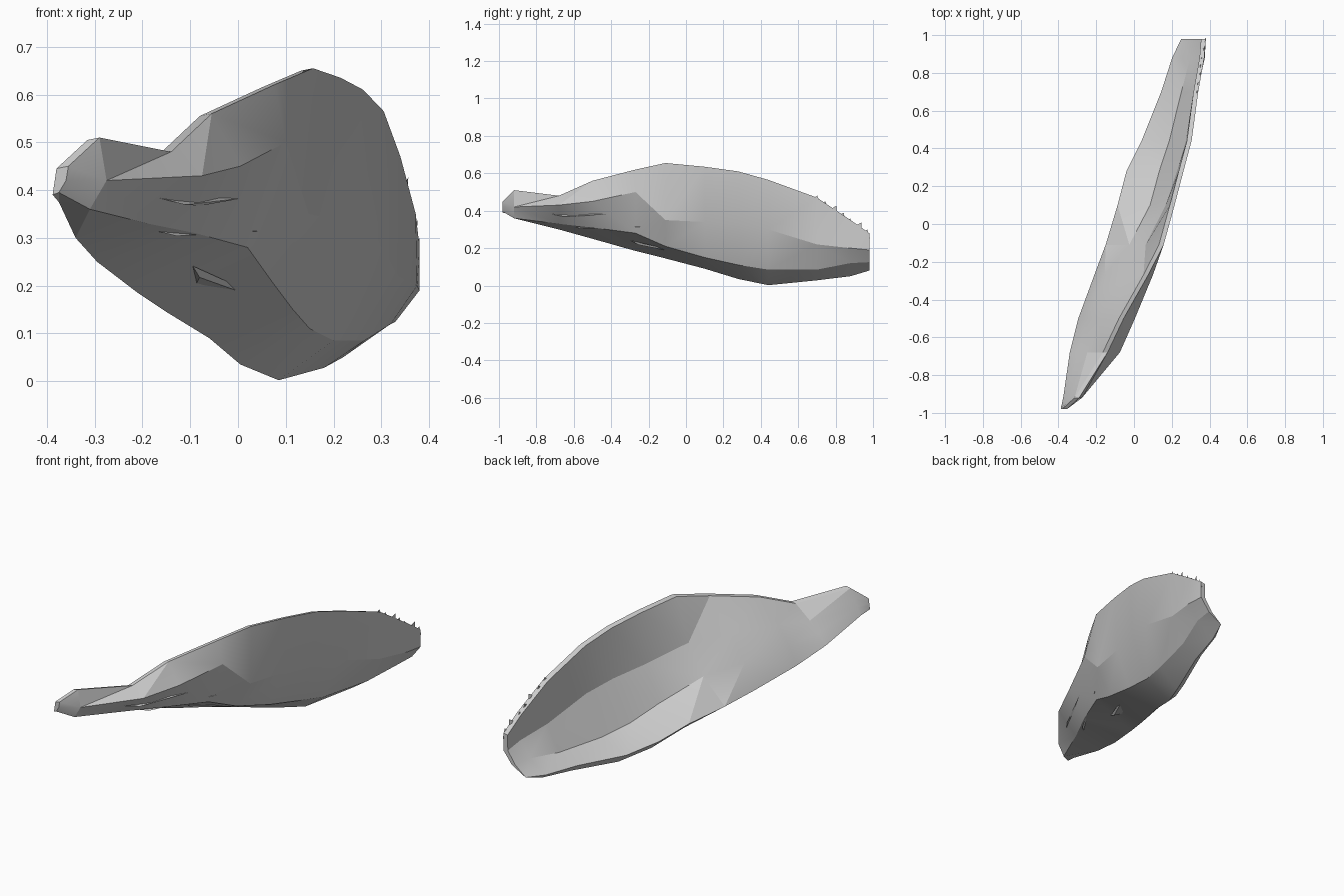
import bpy, bmesh, random
from mathutils import Vector

if "Cube" in bpy.data.objects:
    bpy.data.objects.remove(bpy.data.objects["Cube"])

random.seed(4)

# Stations along the shell: y, lower rim x z, lower belly x z,
# upper belly x z, upper rim x z, hollow depth (below 0 swells, 1 paper thin)
STATIONS = [
    (-0.98, -.388, .39, -.375, .395, -.36, .42, -.355, .45, 0.0),
    (-0.92, -.375, .375, -.31, .36, -.275, .42, -.29, .51, 0.0),
    (-0.68, -.34, .30, -.19, .33, -.075, .43, -.14, .48, -0.1),
    (-0.50, -.295, .25, -.09, .31, .005, .45, -.055, .56, -0.15),
    (-0.27, -.21, .185, .02, .28, .10, .50, .075, .62, -0.15),
    (-0.11, -.15, .145, .07, .21, .148, .35, .157, .655, 0.3),
    (0.10, -.06, .09, .115, .15, .195, .34, .215, .635, 0.75),
    (0.28, .005, .035, .15, .11, .245, .33, .262, .61, 0.85),
    (0.44, .085, .002, .20, .085, .29, .30, .305, .565, 0.85),
    (0.70, .18, .028, .265, .085, .335, .22, .34, .47, 0.8),
    (0.88, .22, .05, .32, .12, .375, .20, .372, .35, 0.7),
    (0.98, .25, .08, .33, .125, .38, .19, .38, .28, 0.6),
]


def section(s):
    """Closed loop: outer belly from lower to upper rim, then back inside."""
    y, f = s[0], s[9]
    b, p, q, t = [Vector((s[i], y, s[i + 1])) for i in (1, 3, 5, 7)]
    lip_low = b + Vector((-.045, 0, .045)) * max(0, f - .6) * 4
    lip_top = t + Vector((-.025, 0, -.005))
    inner_q = lip_low.lerp(lip_top, .62).lerp(q, f)
    inner_p = lip_low.lerp(lip_top, .30).lerp(p, f)
    return [b, p, q, t, lip_top, inner_q, inner_p, lip_low]


def finish(bm, name):
    bmesh.ops.recalc_face_normals(bm, faces=bm.faces)
    mesh = bpy.data.meshes.new(name)
    bm.to_mesh(mesh)
    bm.free()
    obj = bpy.data.objects.new(name, mesh)
    bpy.context.collection.objects.link(obj)
    bpy.ops.object.select_all(action='DESELECT')
    bpy.context.view_layer.objects.active = obj
    obj.select_set(True)
    return obj


# Shell body: filled shelf near the beak, hollow bowl beyond it
bm = bmesh.new()
rings = [[bm.verts.new(v) for v in section(s)] for s in STATIONS]
for a, b in zip(rings, rings[1:]):
    for i in range(8):
        j = (i + 1) % 8
        bm.faces.new((a[i], a[j], b[j], b[i]))
bm.faces.new(rings[0])
# Growing edge is closed as a thin strip between outer and inner loops
end = rings[-1]
for i in range(3):
    bm.faces.new((end[i], end[i + 1], end[6 - i], end[7 - i]))
bmesh.ops.triangulate(bm, faces=bm.faces)
shell = finish(bm, "shell")
bpy.ops.object.shade_smooth_by_angle(angle=0.35)
bpy.context.view_layer.update()


# Thin flakes: a triangle with a slightly raised back edge
def flake(bm, tip, left, right, lift):
    top = (Vector(left) + Vector(right)) / 2 + Vector(lift)
    v = [bm.verts.new(c) for c in (tip, left, right, top)]
    for tri in ((0, 1, 2), (0, 1, 3), (1, 2, 3), (0, 2, 3)):
        bm.faces.new([v[i] for i in tri])


def snap(p):
    return shell.closest_point_on_mesh(Vector(p))[1]


# Long slivers lying on the lower belly
bm = bmesh.new()
for corners in [
    ((.135, -.09, .32), (-.16, -.60, .29), (-.10, -.52, .27)),
    ((.10, .08, .155), (-.09, -.30, .23), (-.08, -.20, .19)),
    ((.01, -.40, .385), (-.17, -.72, .39), (-.06, -.58, .355)),
]:
    flake(bm, *[snap(c) for c in corners], (.010, -.008, -.006))
finish(bm, "belly_slivers")

# Ragged chips on the growing edge
bm = bmesh.new()
for k in range(7):
    base = Vector((.34, .70, .46)).lerp(Vector((.378, .965, .28)), k / 6)
    out = Vector((random.uniform(-.01, .005), random.uniform(0, .02), random.uniform(.015, .03)))
    flake(bm, base + out, base + Vector((-.012, -.03, 0)),
          base + Vector((.002, .02, -.03)), (-.012, 0, -.01))
finish(bm, "edge_chips")
